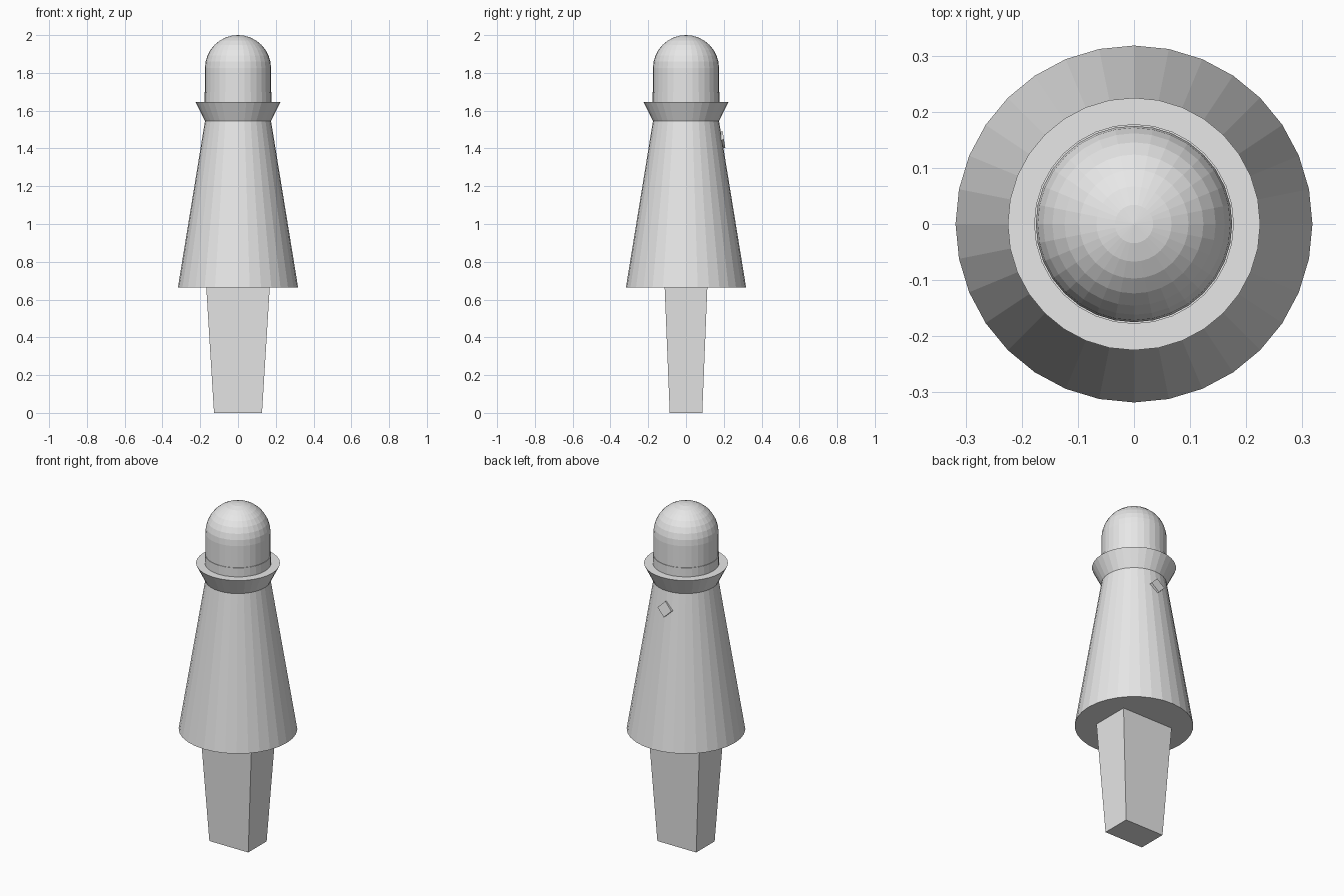
import bpy, bmesh, math
from mathutils import Matrix

if "Cube" in bpy.data.objects:
    bpy.data.objects.remove(bpy.data.objects["Cube"])

SIDES = 32
grey = bpy.data.materials.new("plain grey")
grey.diffuse_color = (0.8, 0.8, 0.8, 1)
grey.use_nodes = True
grey.node_tree.nodes["Principled BSDF"].inputs["Base Color"].default_value = grey.diffuse_color


def finish(name, bm):
    bmesh.ops.recalc_face_normals(bm, faces=bm.faces[:])
    mesh = bpy.data.meshes.new(name)
    bm.to_mesh(mesh)
    bm.free()
    mesh.materials.append(grey)
    obj = bpy.data.objects.new(name, mesh)
    bpy.context.collection.objects.link(obj)
    return obj


def lathe(name, profile):
    """Closed faceted solid turned around z from (radius, height) points."""
    bm = bmesh.new()
    rings = []
    for r, z in profile:
        if r < 1e-5:
            rings.append([bm.verts.new((0, 0, z))])
        else:
            rings.append([bm.verts.new((r * math.cos(2 * math.pi * i / SIDES),
                                        r * math.sin(2 * math.pi * i / SIDES), z))
                          for i in range(SIDES)])
    for a, b in zip(rings, rings[1:]):
        for i in range(SIDES):
            j = (i + 1) % SIDES
            if len(b) == 1:
                bm.faces.new((a[i], a[j], b[0]))
            else:
                bm.faces.new((a[i], a[j], b[j], b[i]))
    for ring in (rings[0], rings[-1]):
        if len(ring) > 1:
            bm.faces.new(ring)
    return finish(name, bm)


# Conical body, flared collar and short neck
lathe("body", [(0.318, 0.665), (0.175, 1.545)])
lathe("collar", [(0.175, 1.545), (0.225, 1.645)])
lathe("neck", [(0.178, 1.645), (0.178, 1.698)])

# Domed head: short cylinder with a hemisphere on top
R = 0.175
dome = [(R * math.cos(k * math.pi / 16), 1.825 + R * math.sin(k * math.pi / 16))
        for k in range(9)]
lathe("head", [(R, 1.698)] + dome)

# Tapered rectangular foot
bm = bmesh.new()
bmesh.ops.create_cube(bm, size=2)
for v in bm.verts:
    top = v.co.z > 0
    v.co.x *= 0.168 if top else 0.127
    v.co.y *= 0.113 if top else 0.086
    v.co.z = 0.665 if top else 0
finish("foot", bm)

# Small diamond plate lying on the sloped back of the body
bm = bmesh.new()
bmesh.ops.create_cube(bm, size=1)
slope = math.atan2(0.143, 0.88)
bm.transform(Matrix.Translation((0, 0.192, 1.446))
             @ Matrix.Rotation(slope, 4, 'X')
             @ Matrix.Rotation(math.pi / 4, 4, 'Y')
             @ Matrix.Diagonal((0.064, 0.018, 0.064, 1)))
finish("back_plate", bm)
